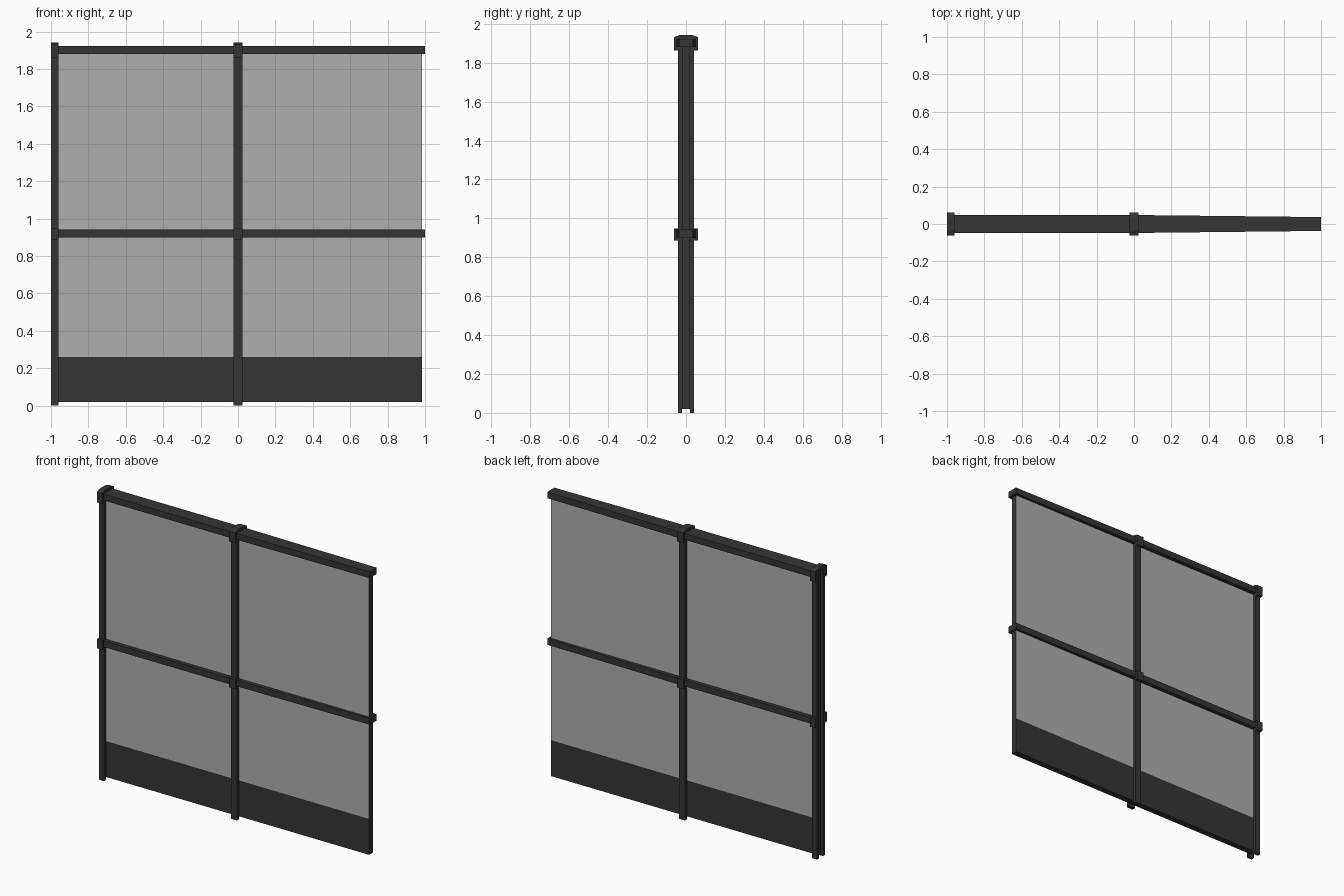
import bpy, bmesh

if "Cube" in bpy.data.objects:
    bpy.data.objects.remove(bpy.data.objects["Cube"])


def material(name, value):
    m = bpy.data.materials.new(name)
    m.diffuse_color = (value, value, value, 1)
    m.use_nodes = True
    m.node_tree.nodes["Principled BSDF"].inputs["Base Color"].default_value = m.diffuse_color
    return m


DARK = material("dark frame", 0.036)
LIGHT = material("grey pane", 0.43)


def prism(name, profile, x0, x1, end_scale=1.0):
    """Extrude a (y, z) profile along x, optionally tapering y at the far end."""
    bm = bmesh.new()
    a = [bm.verts.new((x0, y, z)) for y, z in profile]
    b = [bm.verts.new((x1, y * end_scale, z)) for y, z in profile]
    n = len(a)
    bm.faces.new(a)
    bm.faces.new(b[::-1])
    for i in range(n):
        j = (i + 1) % n
        bm.faces.new((a[j], a[i], b[i], b[j]))
    bmesh.ops.recalc_face_normals(bm, faces=bm.faces)
    me = bpy.data.meshes.new(name)
    bm.to_mesh(me)
    bm.free()
    ob = bpy.data.objects.new(name, me)
    bpy.context.collection.objects.link(ob)
    me.materials.append(DARK)
    return ob


def rect(y0, y1, z0, z1):
    return [(y0, z0), (y1, z0), (y1, z1), (y0, z1)]


# Panels: dark skirting below, light panes above with dark ends
prism("skirting", rect(-0.021, 0.021, 0.02, 0.26), -0.98, 0.985)
pane = prism("pane", rect(-0.021, 0.021, 0.26, 1.89), -0.98, 0.985)
pane.data.materials.append(LIGHT)
for f in pane.data.polygons:
    f.material_index = 1 if abs(f.normal.y) > 0.5 else 0

# Rails: straight on the left bay, tapering on the right bay
for label, z0, z1 in (("middle", 0.90, 0.942), ("top", 1.88, 1.922)):
    prism(label + "_rail_left", rect(-0.048, 0.048, z0, z1), -0.98, 0)
    prism(label + "_rail_right", rect(-0.048, 0.048, z0, z1), 0, 1.0, 0.77)

# Posts: front and back strips with clamps, and a bevelled cap on top
for label, x0, x1 in (("end", -1.0, -0.96), ("centre", -0.024, 0.024)):
    for side, s in (("front", -1), ("back", 1)):
        prism(f"{label}_post_{side}", rect(s * 0.02, s * 0.042, 0, 1.93),
              x0 + 0.001, x1 - 0.001)
        prism(f"{label}_middle_clamp_{side}",
              rect(s * 0.04, s * 0.062, 0.886, 0.948), x0, x1)
        prism(f"{label}_top_clamp_{side}",
              rect(s * 0.04, s * 0.062, 1.862, 1.925), x0, x1)
    prism(label + "_cap", [(-0.062, 1.921), (0.062, 1.921), (0.062, 1.931),
                           (0.034, 1.942), (-0.034, 1.942), (-0.062, 1.931)],
          x0, x1)
